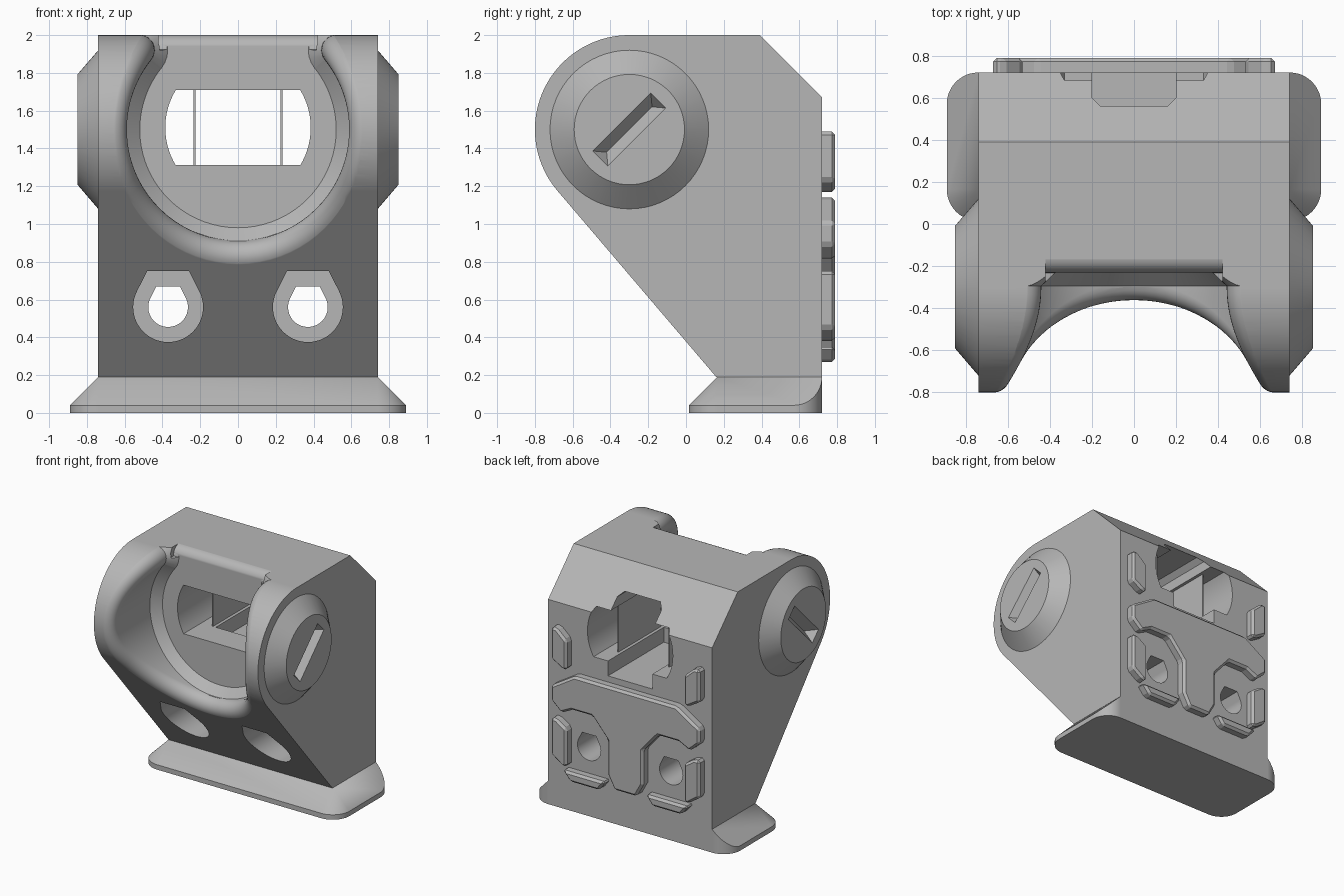
import bpy, bmesh
from math import sin, cos, asin, pi, radians
from mathutils import Vector

cube = bpy.data.objects.get("Cube")
if cube:
    bpy.data.objects.remove(cube, do_unlink=True)

grey = bpy.data.materials.new("plain_grey")
grey.use_nodes = True
grey.diffuse_color = (0.47, 0.47, 0.47, 1)
grey.node_tree.nodes["Principled BSDF"].inputs["Base Color"].default_value = (0.47, 0.47, 0.47, 1)


def finish(name, bm):
    bmesh.ops.remove_doubles(bm, verts=bm.verts, dist=1e-5)
    bmesh.ops.recalc_face_normals(bm, faces=bm.faces)
    mesh = bpy.data.meshes.new(name)
    bm.to_mesh(mesh)
    bm.free()
    mesh.materials.append(grey)
    ob = bpy.data.objects.new(name, mesh)
    bpy.context.collection.objects.link(ob)
    return ob


def loft(name, loops):
    """Closed solid through loops of equal length, capped at both ends."""
    bm = bmesh.new()
    rows = [[bm.verts.new(p) for p in loop] for loop in loops]
    n = len(rows[0])
    for a, b in zip(rows, rows[1:]):
        for i in range(n):
            j = (i + 1) % n
            bm.faces.new((a[i], a[j], b[j], b[i]))
    bm.faces.new(rows[0])
    bm.faces.new(rows[-1])
    return finish(name, bm)


def prism(name, pts, axis, a, b):
    """Extrude a (y,z) outline along x, or an (x,z) outline along y."""
    place = (lambda p, d: (d, p[0], p[1])) if axis == "x" else (lambda p, d: (p[0], d, p[1]))
    return loft(name, [[place(p, d) for p in pts] for d in (a, b)])


def hull(name, pts):
    bm = bmesh.new()
    for p in pts:
        bm.verts.new(p)
    res = bmesh.ops.convex_hull(bm, input=bm.verts)
    junk = {v for v in res["geom_interior"] + res["geom_unused"] if isinstance(v, bmesh.types.BMVert)}
    bmesh.ops.delete(bm, geom=list(junk), context="VERTS")
    bmesh.ops.dissolve_limit(bm, angle_limit=0.002, verts=bm.verts, edges=bm.edges)
    return finish(name, bm)


def apply(ob, mod):
    bpy.context.view_layer.objects.active = ob
    bpy.ops.object.modifier_apply(modifier=mod.name)


def cut(ob, cutter):
    mod = ob.modifiers.new("cut", "BOOLEAN")
    mod.operation, mod.solver, mod.object = "DIFFERENCE", "EXACT", cutter
    apply(ob, mod)
    bpy.data.objects.remove(cutter, do_unlink=True)


def smooth(ob):
    bpy.ops.object.select_all(action="DESELECT")
    ob.select_set(True)
    bpy.context.view_layer.objects.active = ob
    bpy.ops.object.shade_smooth_by_angle(angle=radians(28))
    mod = ob.modifiers.new("normals", "WEIGHTED_NORMAL")
    mod.keep_sharp = True


def arc(cx, cy, r, a, b, n):
    return [(cx + r * cos(radians(a + (b - a) * i / n)),
             cy + r * sin(radians(a + (b - a) * i / n))) for i in range(n + 1)]


# Main body from its side outline
PY, PZ, PR, LEAN = -0.3, 1.5, 0.5, 40.5
outline = [(0.16, 0.19), (0.72, 0.19), (0.72, 1.67), (0.39, 2.0)]
outline += arc(PY, PZ, PR, 90, 180 + LEAN, 48)
body = prism("body", outline, "x", -0.74, 0.74)

# Round front pocket whose rim is a rolled fillet
RIM, WALL, STEPS, STATIONS = 0.08, 0.59, 10, 80
PATH, INSET = WALL + RIM, PR - RIM
tip_angle = asin(INSET / PATH)


def station(th):
    z = PATH * sin(th)
    a = max(asin(max(-1, min(1, z / INSET))), -radians(LEAN))
    y = PY - INSET * cos(a)
    low = -INSET * sin(radians(LEAN))
    if z < low:
        y += (low - z) * sin(radians(LEAN)) / cos(radians(LEAN))
    centre = Vector((PATH * cos(th), y, PZ + z))
    inward, out = Vector((-cos(th), 0, -sin(th))), Vector((0, -cos(a), sin(a)))
    w = inward.angle(out)
    dirs = [(inward * sin(w * (1 - k / STEPS)) + out * sin(w * k / STEPS)) / sin(w)
            for k in range(STEPS + 1)]
    return centre, dirs


stations = [station(-pi / 2 + (pi / 2 + tip_angle) * cos(pi * i / STATIONS))
            for i in range(STATIONS + 1)]


def loop(place):
    """place(station, step) gives points; step None marks the path itself."""
    right = [place(stations[0], j) for j in range(STEPS, -1, -1)]
    left = [place(stations[-1], j) for j in range(STEPS + 1)]
    mid = [place(s, None) for s in stations]
    tops = [Vector((p.x, p.y, 2.3)) for p in (left[-1], right[0])]
    return right + mid + left + tops


def flat(radius, y):
    def place(s, j):
        p = s[0] + s[1][j or 0] * radius
        return Vector((p.x, y, p.z))
    return place


def rolled(k, push=0.0, y=None):
    def place(s, j):
        m = max(j or 0, k)
        p = s[0] + s[1][m] * (RIM + 0.0015 + push)
        return Vector((p.x, min(p.y, PY) if y is None else y, p.z))
    return place


loops = [loop(flat(RIM + 0.07, -0.23)), loop(flat(RIM + 0.0015, -0.295))]
loops += [loop(rolled(k)) for k in range(STEPS + 1)]
loops += [loop(rolled(STEPS, 0.05)), loop(rolled(STEPS, 0.05, -1.2))]
cut(body, loft("pocket_cutter", loops))

# Rounded top edge above the pocket floor
lip = [(-0.27, 1.92)] + arc(-0.155, 1.924, 0.077, 180, 90, 8) + [(-0.155, 2.1), (-0.27, 2.1)]
cut(body, prism("lip_cutter", lip, "x", -0.42, 0.42))

# Window through the body and its taller rear recess
window = arc(0, 1.51, 0.385, -31, 31, 16) + arc(0, 1.51, 0.385, 149, 211, 16)
cut(body, prism("window_cutter", window, "y", -0.5, 0.9))
recess = [(-0.2, 1.19), (0.2, 1.19), (0.2, 1.79), (0.16, 1.83), (-0.16, 1.83), (-0.2, 1.79)]
cut(body, prism("recess_cutter", recess, "y", 0.0, 0.9))


# Drop-shaped screw holes, wide in front and narrow behind
def drop(x, r):
    pts = arc(x, 0.56, r, 27, -207, 36)
    return pts + [(x - 0.6 * r, 0.56 + 1.03 * r), (x + 0.6 * r, 0.56 + 1.03 * r)]


for x in (-0.37, 0.37):
    cut(body, prism("bore_cutter", drop(x, 0.185), "y", -1, 0.45))
    cut(body, prism("screw_cutter", drop(x, 0.105), "y", 0.3, 0.9))
smooth(body)

# Thin fins inside the window
for side, s in (("left", 1), ("right", -1)):
    fin = [(s * 0.225, 1.3), (s * 0.235, 1.3), (s * 0.235, 1.72), (s * 0.225, 1.72)]
    prism(side + "_window_fin", fin, "y", 0.0, 0.55)

# Flared foot with rounded corners
foot = []
for s in (1, -1):
    for z in (0, 0.04):
        foot += [(s * x, y, z) for x, y in arc(0.74, 0.57, 0.15, 0, 90, 12)]
        foot += [(s * x, y, z) for x, y in arc(0.74, 0.165, 0.15, -90, 0, 12)]
    foot += [(s * x, y, 0.04 + 0.89 - x) for x, y in arc(0.74, 0.57, 0.15, 0, 90, 12)]
    foot.append((s * 0.74, 0.165, 0.19))
smooth(hull("foot", foot))

# Conical side bosses with a diagonal V slot
for side, s in (("left", 1), ("right", -1)):
    rings = ((0.72, 0.42), (0.74, 0.42), (0.85, 0.292))
    boss = hull(side + "_boss", [(s * x, y, z) for x, r in rings
                                 for y, z in arc(PY, PZ, r, 0, 354.375, 63)])
    corners = [(u, v, 0.855) for u in (-0.22, 0.22) for v in (-0.06, 0.06)]
    corners += [(-0.17, 0, 0.77), (0.17, 0, 0.77)]
    h = cos(pi / 4)
    cut(boss, hull("slot_cutter", [(s * x, PY + (u - v) * h, PZ + (u + v) * h)
                                   for u, v, x in corners]))
    smooth(boss)


# Raised chamfered pads on the back
def pad(name, pts):
    ob = prism(name, pts, "y", 0.69, 0.79)
    mod = ob.modifiers.new("chamfer", "BEVEL")
    mod.width, mod.segments = 0.018, 1
    apply(ob, mod)


side_pads = {
    "upper_pad": [(0.67, 1.23), (0.67, 1.49), (0.62, 1.49), (0.53, 1.41), (0.53, 1.17), (0.57, 1.17)],
    "lower_pad": [(0.67, 0.45), (0.67, 0.75), (0.62, 0.75), (0.53, 0.69), (0.53, 0.38), (0.57, 0.38)],
    "bottom_pad": [(0.57, 0.35), (0.5, 0.27), (0.24, 0.27), (0.18, 0.35)],
}
for name, pts in side_pads.items():
    pad("left_" + name, pts)
    pad("right_" + name, [(-x, z) for x, z in pts])

half = [(0.46, 1.14), (0.67, 1.01), (0.67, 0.89), (0.58, 0.81), (0.48, 0.86),
        (0.3, 0.86), (0.16, 0.7), (0.16, 0.42), (0.1, 0.31)]
pad("centre_pad", half + [(-x, z) for x, z in reversed(half)])
